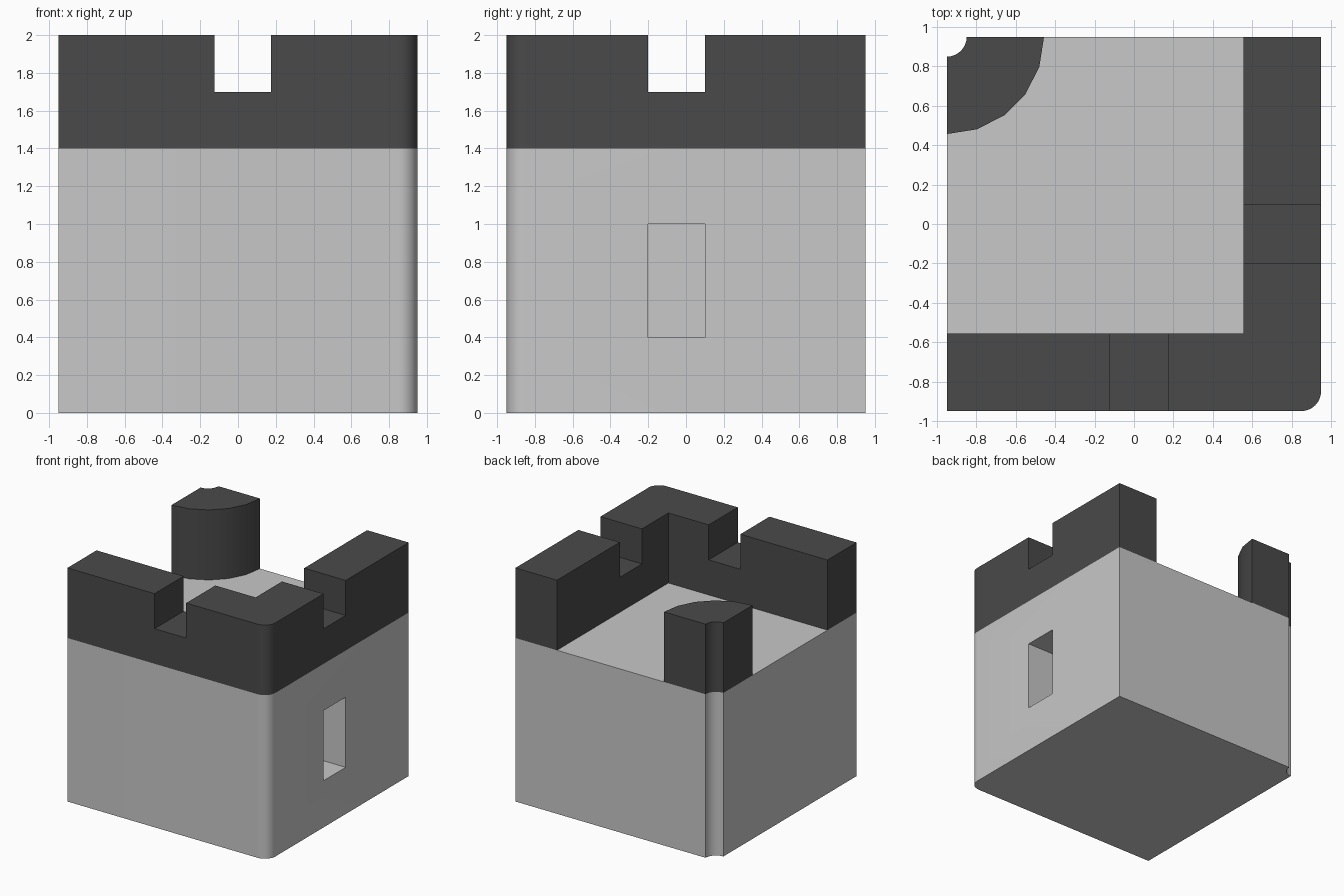
import bpy, bmesh
from math import radians, sin, cos

if "Cube" in bpy.data.objects:
    bpy.data.objects.remove(bpy.data.objects["Cube"], do_unlink=True)

S = 0.95       # half width
R = 0.1        # corner radius
W = 0.557      # inner face of the parapet
DECK = 1.4
TOP = 2.0


def material(name, value):
    mat = bpy.data.materials.new(name)
    mat.use_nodes = True
    colour = (value, value, value, 1)
    mat.diffuse_color = colour
    mat.node_tree.nodes["Principled BSDF"].inputs["Base Color"].default_value = colour
    return mat


light_stone = material("light_stone", 0.58)
dark_stone = material("dark_stone", 0.068)


def arc(cx, cy, r, start, end, steps):
    angles = [radians(start + (end - start) * i / steps) for i in range(steps + 1)]
    return [(cx + r * cos(a), cy + r * sin(a)) for a in angles]


def prism(name, outline, z0, z1, mat=None):
    """Extrude a counter-clockwise outline upwards."""
    bm = bmesh.new()
    base = bm.faces.new([bm.verts.new((x, y, z0)) for x, y in outline])
    extruded = bmesh.ops.extrude_face_region(bm, geom=[base], use_keep_orig=True)
    raised = [v for v in extruded["geom"] if isinstance(v, bmesh.types.BMVert)]
    bmesh.ops.translate(bm, vec=(0, 0, z1 - z0), verts=raised)
    bmesh.ops.recalc_face_normals(bm, faces=bm.faces)
    mesh = bpy.data.meshes.new(name)
    bm.to_mesh(mesh)
    bm.free()
    obj = bpy.data.objects.new(name, mesh)
    bpy.context.collection.objects.link(obj)
    if mat:
        mesh.materials.append(mat)
    return obj


def activate(obj):
    bpy.ops.object.select_all(action="DESELECT")
    obj.select_set(True)
    bpy.context.view_layer.objects.active = obj


def cut_box(obj, x0, x1, y0, y1, z0, z1):
    cutter = prism("cutter", [(x0, y0), (x1, y0), (x1, y1), (x0, y1)], z0, z1)
    mod = obj.modifiers.new("cut", "BOOLEAN")
    mod.operation = "DIFFERENCE"
    mod.solver = "EXACT"
    mod.object = cutter
    activate(obj)
    bpy.ops.object.modifier_apply(modifier=mod.name)
    bpy.data.objects.remove(cutter, do_unlink=True)


rounded_corner = arc(S - R, R - S, R, -90, 0, 8)
back_notch = arc(-S, S, R, 0, -90, 8)

# Solid tower block with a deep window in its side
block = prism("tower_block", [(-S, -S)] + rounded_corner + [(S, S)] + back_notch,
              0, DECK, light_stone)
cut_box(block, W, S + 0.1, -0.2, 0.1, 0.4, 1.0)

# L-shaped parapet with one gap in each wing
parapet = prism("parapet", [(-S, -S)] + rounded_corner + [(S, S), (W, S), (W, -W), (-S, -W)],
                DECK, TOP, dark_stone)
cut_box(parapet, -0.125, 0.175, -S - 0.1, -W + 0.1, 1.7, TOP + 0.1)
cut_box(parapet, W - 0.1, S + 0.1, -0.2, 0.1, 1.7, TOP + 0.1)

# Quarter-round post on the back corner
post = prism("corner_post", arc(-S, S, 0.493, -90, 0, 5) + back_notch, DECK, TOP, dark_stone)

for part in (block, parapet, post):
    activate(part)
    bpy.ops.object.shade_smooth_by_angle(angle=radians(30))
